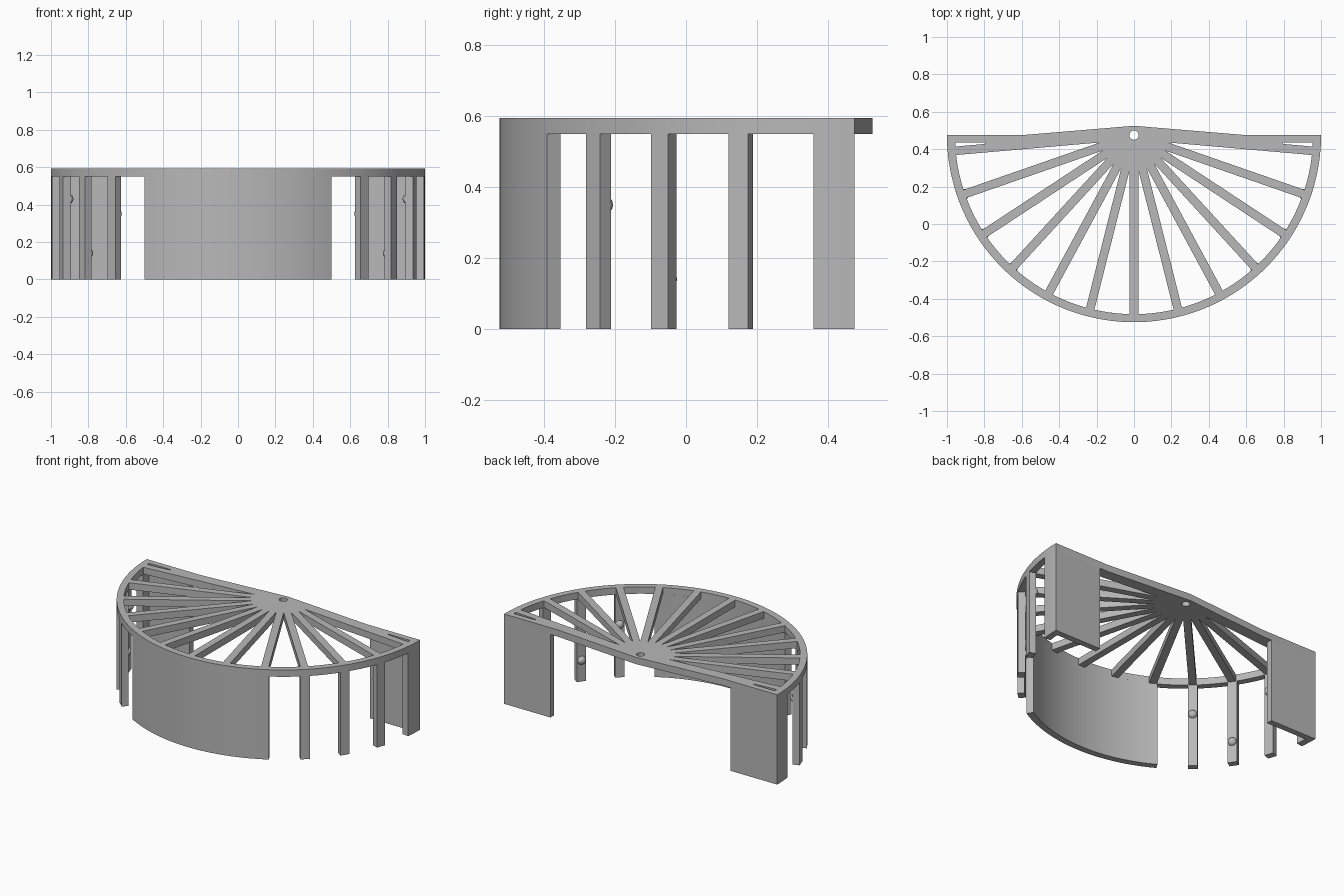
import bpy, bmesh
from math import sin, cos, asin, radians, degrees, sqrt

if "Cube" in bpy.data.objects:
    bpy.data.objects.remove(bpy.data.objects["Cube"])

CENTRE_Y = 0.475                 # centre of the half circle
R_OUT, R_IN = 1.0, 0.957         # rim radii
TOP, UNDER = 0.594, 0.549        # grille top and underside
SPOKE_W, COLUMN_W = 0.023, 0.029 # half widths
FIRST, COUNT = 5.0, 13
STEP = (180 - 2 * FIRST) / (COUNT - 1)

grey = bpy.data.materials.new("plain_grey")
grey.use_nodes = True
colour = (0.48, 0.48, 0.48, 1)
grey.diffuse_color = colour
grey.node_tree.nodes["Principled BSDF"].inputs["Base Color"].default_value = colour


def finish(obj):
    obj.data.materials.clear()
    obj.data.materials.append(grey)
    bpy.ops.object.select_all(action='DESELECT')
    obj.select_set(True)
    bpy.context.view_layer.objects.active = obj
    bpy.ops.object.shade_smooth_by_angle(angle=radians(30))


def arc(r, a, b, n):
    """Points clockwise below the centre line; angle 0 is +x, 90 is the front."""
    angles = [radians(a + (b - a) * i / n) for i in range(n + 1)]
    return [(r * cos(t), -r * sin(t)) for t in angles]


def slab(name, loops, z0, z1):
    """Flat outline with holes, extruded from z0 to z1."""
    curve = bpy.data.curves.new(name, 'CURVE')
    curve.dimensions = '2D'
    curve.fill_mode = 'BOTH'
    curve.extrude = (z1 - z0) / 2
    for loop in loops:
        spline = curve.splines.new('POLY')
        spline.points.add(len(loop) - 1)
        for point, (x, y) in zip(spline.points, loop):
            point.co = (x, y, 0, 1)
        spline.use_cyclic_u = True
    temp = bpy.data.objects.new(name + "_outline", curve)
    bpy.context.collection.objects.link(temp)
    bpy.context.view_layer.update()
    mesh = bpy.data.meshes.new_from_object(
        temp.evaluated_get(bpy.context.evaluated_depsgraph_get()))
    bpy.data.objects.remove(temp)
    bm = bmesh.new()
    bm.from_mesh(mesh)
    bmesh.ops.remove_doubles(bm, verts=bm.verts, dist=1e-5)
    bmesh.ops.recalc_face_normals(bm, faces=bm.faces)
    bm.to_mesh(mesh)
    bm.free()
    obj = bpy.data.objects.new(name, mesh)
    obj.location = (0, CENTRE_Y, (z0 + z1) / 2)
    bpy.context.collection.objects.link(obj)
    finish(obj)
    return obj


def flip(loop, side):
    return [(x * side, y) for x, y in loop]


# Fan grille: half disc with a shallow peak at the back, wedge gaps and a pivot hole
loops = [arc(R_OUT, 0, 180, 96) + [(-0.6, 0), (0, 0.05), (0.6, 0)]]
loops.append(arc(0.025, 0, 360, 24)[:-1])
edge = degrees(asin(SPOKE_W / R_IN))
apex = SPOKE_W / sin(radians(STEP / 2))
for i in range(COUNT - 1):
    a = FIRST + STEP * i
    loops.append(arc(apex, a + STEP / 2, a + STEP / 2, 1)[:1]
                 + arc(R_IN, a + edge, a + STEP - edge, 8))
for side in (1, -1):
    loops.append(flip([(0.797, -0.039), (0.955, -0.039), (0.955, -0.061), (0.797, -0.047)], side))
slab("fan_grille", loops, UNDER, TOP)

# Curved front wall
slab("front_wall", [arc(R_OUT, 60, 120, 32) + arc(R_IN, 120, 60, 32)], 0, UNDER)


def column(angle):
    t = radians(angle)
    corners = []
    for r, w in ((R_IN, -COLUMN_W), (R_OUT, -COLUMN_W), (R_OUT, COLUMN_W), (R_IN, COLUMN_W)):
        d = sqrt(r * r - w * w)
        corners.append((d * cos(t) - w * sin(t), -d * sin(t) - w * cos(t)))
    return corners


for side, word in ((1, "left"), (-1, "right")):
    # Back corner leg: flat rear panel with a short return along the rim
    end = FIRST + degrees(asin(COLUMN_W / R_OUT))
    start = degrees(asin(0.04 / R_IN))
    corner = [(0.66, 0)] + arc(R_OUT, 0, end, 4) + arc(R_IN, end, start, 4) + [(0.66, -0.04)]
    slab(word + "_back_leg", [flip(corner, side)], 0, UNDER)

    # Rim columns, each with a rounded nub on its inner face
    for i, nub_z in enumerate((0.43, 0.14, 0.35), 1):
        angle = FIRST + STEP * i
        slab(f"{word}_column_{i}", [flip(column(angle), side)], 0, UNDER)
        x, y = flip(arc(R_IN + 0.004, angle, angle, 1), side)[0]
        bpy.ops.mesh.primitive_uv_sphere_add(segments=16, ring_count=8, radius=0.028,
                                             location=(x, y + CENTRE_Y, nub_z))
        nub = bpy.context.object
        nub.name = f"{word}_nub_{i}"
        finish(nub)
